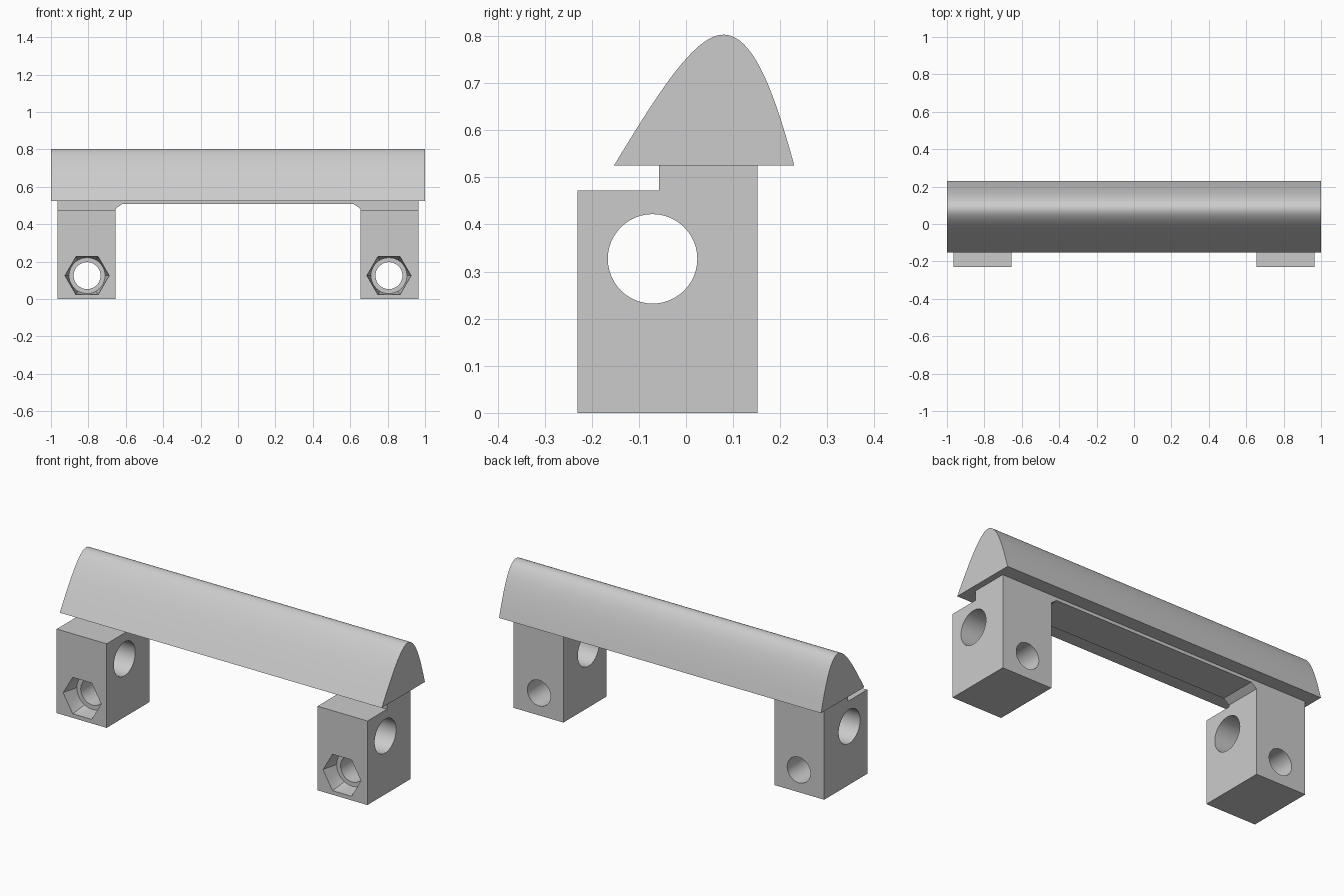
import bpy, bmesh, math
from mathutils import Vector
from mathutils.geometry import interpolate_bezier

if "Cube" in bpy.data.objects:
    bpy.data.objects.remove(bpy.data.objects["Cube"])

grey = bpy.data.materials.new("light grey")
grey.diffuse_color = (0.6, 0.6, 0.6, 1)
grey.use_nodes = True
grey.node_tree.nodes["Principled BSDF"].inputs["Base Color"].default_value = grey.diffuse_color


def loft(name, rings, smooth=False):
    """Closed solid through rings that have equal point counts."""
    bm = bmesh.new()
    loops = [[bm.verts.new(p) for p in ring] for ring in rings]
    for a, b in zip(loops, loops[1:]):
        for i in range(len(a)):
            j = (i + 1) % len(a)
            bm.faces.new((a[i], a[j], b[j], b[i]))
    bm.faces.new(loops[0][::-1])
    bm.faces.new(loops[-1])
    bmesh.ops.recalc_face_normals(bm, faces=bm.faces[:])
    mesh = bpy.data.meshes.new(name)
    bm.to_mesh(mesh)
    bm.free()
    mesh.materials.append(grey)
    ob = bpy.data.objects.new(name, mesh)
    bpy.context.collection.objects.link(ob)
    if smooth:
        shade(ob)
    return ob


def shade(ob):
    bpy.ops.object.select_all(action='DESELECT')
    ob.select_set(True)
    bpy.context.view_layer.objects.active = ob
    bpy.ops.object.shade_smooth_by_angle(angle=math.radians(25))


def extrude_x(name, profile, x0, x1, smooth=False):
    return loft(name, [[(x, y, z) for y, z in profile] for x in (x0, x1)], smooth)


def circle(r, n=48):
    return [(r * math.cos(2 * math.pi * i / n), r * math.sin(2 * math.pi * i / n))
            for i in range(n)]


def hexagon(r, n=48):
    """Hexagon outline sampled at the same angles as the circle."""
    pts = []
    for i in range(n):
        a = 2 * math.pi * i / n
        d = (a % (math.pi / 3)) - math.pi / 6
        q = r * math.cos(math.pi / 6) / math.cos(d)
        pts.append((q * math.cos(a), q * math.sin(a)))
    return pts


def cut(ob, cutter):
    mod = ob.modifiers.new("cut", 'BOOLEAN')
    mod.operation = 'DIFFERENCE'
    mod.solver = 'EXACT'
    mod.object = cutter
    bpy.context.view_layer.objects.active = ob
    bpy.ops.object.modifier_apply(modifier=mod.name)
    bpy.data.objects.remove(cutter)


# Rounded, leaning grip bar
rise = interpolate_bezier(Vector((-0.153, 0.525)), Vector((-0.053, 0.69)),
                          Vector((0.02, 0.803)), Vector((0.08, 0.803)), 24)
fall = interpolate_bezier(Vector((0.08, 0.803)), Vector((0.15, 0.803)),
                          Vector((0.195, 0.65)), Vector((0.23, 0.525)), 24)
extrude_x("grip_bar", [tuple(p) for p in rise + fall[1:]], -1, 1, True)

# Stepped legs with a cross hole, bolt hole and nut pocket
leg = [(-0.23, 0), (0.152, 0), (0.152, 0.525), (-0.057, 0.525),
       (-0.057, 0.472), (-0.23, 0.472)]
for side, label in ((-1, "left"), (1, "right")):
    ob = extrude_x(label + "_leg", leg, side * 0.655, side * 0.965)
    cx, cz = side * 0.807, 0.125

    def ring(pts, y):
        return [(cx + u, y, cz + v) for u, v in pts]

    cross = [(-0.071 + u, 0.327 + v) for u, v in circle(0.095)]
    cut(ob, extrude_x("cross_hole_cutter", cross, side * 0.6, side * 1.02))
    cut(ob, loft("bolt_hole_cutter", [ring(circle(0.072), -0.3), ring(circle(0.072), 0.2)]))
    cut(ob, loft("nut_pocket_cutter", [ring(hexagon(0.118), -0.25), ring(hexagon(0.118), -0.22),
                                       ring(circle(0.096), -0.14)]))
    shade(ob)

# Thin bridge under the bar with chamfered corners at the legs
bridge = [(-0.655, 0.525), (-0.655, 0.482), (-0.62, 0.507),
          (0.62, 0.507), (0.655, 0.482), (0.655, 0.525)]
loft("bridge", [[(x, y, z) for x, z in bridge] for y in (-0.057, 0.152)])
